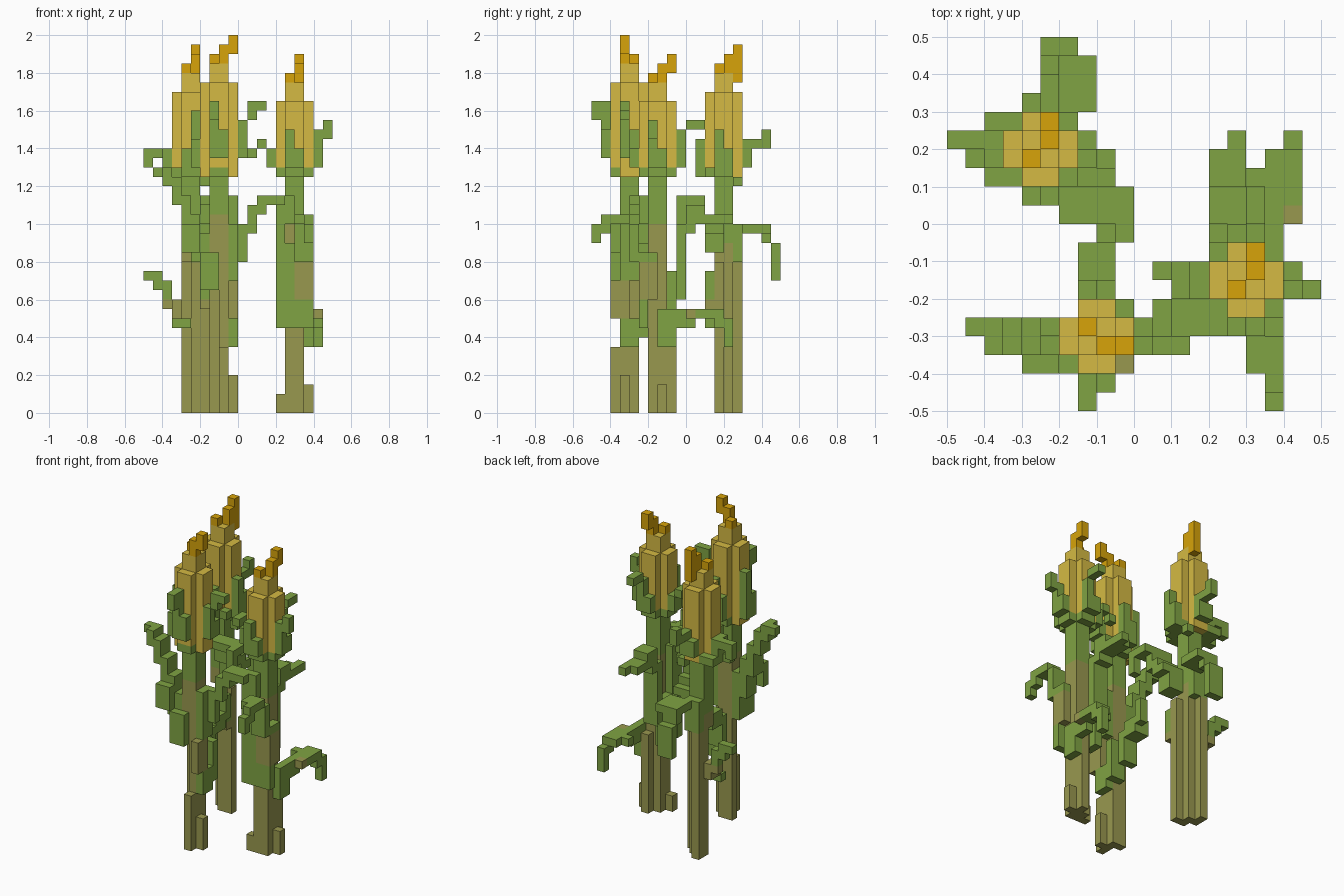
import bpy, bmesh, math
from mathutils import Vector

cube = bpy.data.objects.get("Cube")
if cube:
    bpy.data.objects.remove(cube, do_unlink=True)

U = 0.05  # size of one block


def material(name, rgb):
    m = bpy.data.materials.new(name)
    m.use_nodes = True
    m.diffuse_color = (*rgb, 1)
    m.node_tree.nodes["Principled BSDF"].inputs["Base Color"].default_value = (*rgb, 1)
    return m


GREEN = material("leaf green", (0.214, 0.367, 0.056))
BROWN = material("dry stalk brown", (0.318, 0.314, 0.078))
YELLOW = material("cob yellow", (0.660, 0.490, 0.056))
ORANGE = material("silk orange", (0.680, 0.370, 0.003))

cells = {}   # block -> part name, the first part to claim a block keeps it
parts = {}   # part name -> (material, height below which it is brown)


def part(name, mat, boxes, brown_below=0):
    """Fill boxes given as x0, x1, y0, y1, z0, z1 in blocks."""
    parts[name] = (mat, brown_below)
    for x0, x1, y0, y1, z0, z1 in boxes:
        for x in range(x0, x1):
            for y in range(y0, y1):
                for z in range(z0, z1):
                    cells.setdefault((x, y, z), name)


def plus(x, y, z0, z1):
    """Rounded 4 x 4 column around a centre."""
    return [(x - 2, x + 2, y - 1, y + 1, z0, z1), (x - 1, x + 1, y - 2, y + 2, z0, z1)]


def corn(name, x, y, cob_top, brown, stalk, cup, silk):
    part(name + "_silk", ORANGE, silk)
    part(name + "_stalk", GREEN, stalk, brown)
    part(name + "_husk_cup", GREEN, cup)
    part(name + "_cob", YELLOW, plus(x, y, 25, cob_top)
         + [(x - 1, x + 1, y - 1, y + 1, cob_top, cob_top + 2)])


# Three corn plants: stalk, husk cup, cob and silk
corn("back_corn", -5, 4, 34, 18,
     [(-6, -4, 3, 5, 16, 25), (-6, -5, 4, 6, 0, 16), (-5, -4, 3, 5, 0, 16),
      (-4, -3, 3, 4, 0, 16)],
     [(-7, -3, 2, 5, 25, 26), (-8, -7, 2, 6, 25, 26), (-7, -6, 5, 6, 25, 26),
      (-4, -3, 5, 6, 24, 25)],
     [(-6, -5, 3, 4, 36, 37), (-5, -4, 4, 5, 36, 38), (-5, -4, 5, 6, 35, 39)])
corn("front_corn", -2, -6, 35, 21,
     [(-3, -1, -7, -5, 13, 25), (-3, -1, -6, -5, 0, 13), (-2, -1, -7, -6, 0, 13),
      (-2, -1, -8, -7, 0, 7), (-1, 0, -7, -6, 0, 4)],
     [(-3, -1, -8, -4, 25, 26)],
     [(-3, -2, -6, -5, 37, 38), (-2, -1, -7, -6, 37, 39), (-1, 0, -7, -6, 38, 40)])
corn("left_corn", 6, -3, 33, 20,
     [(5, 7, -4, -2, 0, 25), (4, 5, -4, -3, 0, 2), (7, 8, -3, -2, 0, 3),
      (6, 7, -2, -1, 0, 10)],
     plus(6, -3, 25, 26),
     [(5, 6, -4, -3, 35, 36), (6, 7, -3, -2, 35, 37), (6, 7, -2, -1, 36, 38)])

# Husk leaves curling away from the cobs
part("back_corn_husk", GREEN, [
    (-8, -7, 3, 5, 26, 28), (-9, -7, 3, 4, 25, 26), (-9, -7, 4, 5, 27, 28),
    (-10, -9, 4, 5, 26, 28),
    (-6, -4, 1, 2, 25, 28), (-5, -4, 1, 2, 28, 29),
    (-3, -2, 3, 5, 25, 28), (-3, -2, 3, 4, 28, 30),
    (-6, -4, 6, 7, 26, 28), (-5, -4, 6, 7, 28, 29),
    (-5, -4, 7, 8, 28, 29), (-5, -4, 8, 9, 28, 30)])
part("front_corn_husk", GREEN, [
    (-3, -1, -9, -8, 27, 30), (-3, -2, -9, -8, 30, 32), (-3, -2, -9, -8, 32, 33),
    (-3, -2, -10, -9, 31, 33),
    (0, 1, -7, -5, 27, 29), (0, 1, -7, -6, 29, 31), (1, 2, -7, -6, 31, 33),
    (2, 3, -7, -6, 32, 33),
    (-5, -4, -7, -5, 26, 29), (-5, -4, -6, -5, 29, 32),
    (-3, -1, -4, -3, 26, 29), (-2, -1, -4, -3, 29, 31)])
part("left_corn_husk", GREEN, [
    (8, 9, -4, -2, 26, 28), (8, 9, -4, -3, 28, 30), (9, 10, -4, -3, 29, 31),
    (5, 7, -6, -5, 26, 28), (5, 6, -6, -5, 28, 30),
    (3, 4, -4, -2, 26, 28), (2, 3, -4, -2, 28, 29), (1, 2, -3, -2, 27, 28),
    (5, 7, -1, 0, 26, 28), (6, 7, -1, 0, 28, 30), (6, 7, 0, 2, 30, 31)])

# Leaves of the back corn
part("back_corn_low_leaf", GREEN, [(-7, -5, 2, 3, 9, 10)])
part("back_corn_side_leaf", GREEN, [
    (-4, -3, 2, 3, 11, 15), (-7, -6, 3, 5, 10, 12), (-8, -7, 4, 5, 11, 14),
    (-9, -8, 4, 5, 13, 15), (-10, -9, 4, 5, 14, 15)], 12)
part("back_corn_front_leaf", GREEN, [
    (-4, -2, 2, 4, 17, 20), (-4, -1, 2, 3, 19, 21), (-2, -1, 3, 4, 19, 20),
    (-4, -1, 1, 2, 20, 22), (-4, 0, 0, 2, 22, 23), (-1, 0, -1, 0, 20, 23)])
part("back_corn_rear_leaf", GREEN, [
    (-6, -4, 5, 6, 16, 20), (-5, -2, 6, 9, 19, 20), (-5, -3, 8, 9, 18, 19),
    (-5, -3, 9, 10, 14, 18)])

# Leaves of the front corn
part("front_corn_side_leaf", GREEN, [
    (-4, -2, -8, -7, 13, 17), (-4, -3, -7, -5, 13, 19), (-5, -4, -7, -5, 16, 21),
    (-6, -4, -8, -7, 17, 20), (-6, -5, -7, -5, 19, 23), (-7, -6, -7, -5, 22, 25),
    (-8, -7, -7, -5, 24, 26), (-9, -7, -6, -5, 25, 26)])
part("front_corn_dry_leaf", BROWN, [(-1, 0, -8, -6, 10, 14)])
part("front_corn_rear_leaf", GREEN, [
    (-1, 0, -7, -5, 7, 10), (-1, 0, -7, -5, 14, 20), (-2, 0, -5, -4, 8, 13),
    (-3, -1, -4, -3, 10, 14), (-3, -1, -3, -1, 13, 15), (-2, -1, -1, 0, 14, 17)])

# Leaves of the left corn
part("left_corn_dry_leaf", BROWN, [(8, 9, 0, 1, 10, 11)])
part("left_corn_low_leaf", GREEN, [
    (6, 8, -5, -4, 9, 12), (7, 8, -3, -1, 7, 11), (7, 8, -1, 1, 9, 11),
    (7, 9, 1, 4, 10, 11), (6, 7, 2, 3, 10, 11),
    (8, 9, 3, 4, 9, 11), (8, 9, 4, 5, 7, 10)])
part("left_corn_rear_leaf", GREEN, [
    (4, 5, -3, -1, 9, 15), (4, 6, -1, 0, 12, 20), (4, 6, 0, 1, 19, 22),
    (4, 6, 1, 2, 20, 22), (4, 6, 2, 4, 20, 21), (5, 6, 4, 5, 20, 21)])
part("left_corn_front_leaf", GREEN, [
    (6, 8, -5, -4, 12, 17), (7, 8, -4, -3, 12, 17), (6, 8, -6, -5, 16, 20),
    (6, 8, -8, -6, 20, 21), (7, 8, -9, -8, 19, 21), (7, 8, -10, -9, 18, 20)], 16)
part("left_corn_arching_leaf", GREEN, [
    (4, 6, -5, -4, 9, 18), (4, 5, -5, -3, 15, 21), (4, 6, -5, -4, 20, 23),
    (2, 5, -6, -4, 22, 23), (1, 3, -6, -4, 21, 22), (1, 2, -6, -5, 19, 22),
    (0, 1, -6, -5, 16, 20)])


def build(name, mat, brown_below):
    bm = bmesh.new()
    own = [c for c, n in cells.items() if n == name]
    for c in own:
        for axis in range(3):
            for side in (0, 1):
                step = [0, 0, 0]
                step[axis] = 2 * side - 1
                if tuple(a + b for a, b in zip(c, step)) in cells:
                    continue
                # Square on this side of the block, wound outward
                corners = [(0, 0), (1, 0), (1, 1), (0, 1)]
                quad = []
                for a, b in corners if side else corners[::-1]:
                    p = Vector(c)
                    p[axis] += side
                    p[(axis + 1) % 3] += a
                    p[(axis + 2) % 3] += b
                    quad.append(bm.verts.new(p * U))
                bm.faces.new(quad).material_index = int(c[2] < brown_below)
    bmesh.ops.remove_doubles(bm, verts=bm.verts, dist=0.001)
    bmesh.ops.dissolve_limit(bm, angle_limit=math.radians(1), verts=bm.verts,
                             edges=bm.edges, delimit={'MATERIAL'})
    mesh = bpy.data.meshes.new(name)
    bm.to_mesh(mesh)
    bm.free()
    mesh.materials.append(mat)
    mesh.materials.append(BROWN)
    bpy.context.collection.objects.link(bpy.data.objects.new(name, mesh))


for part_name, (part_mat, limit) in parts.items():
    build(part_name, part_mat, limit)
